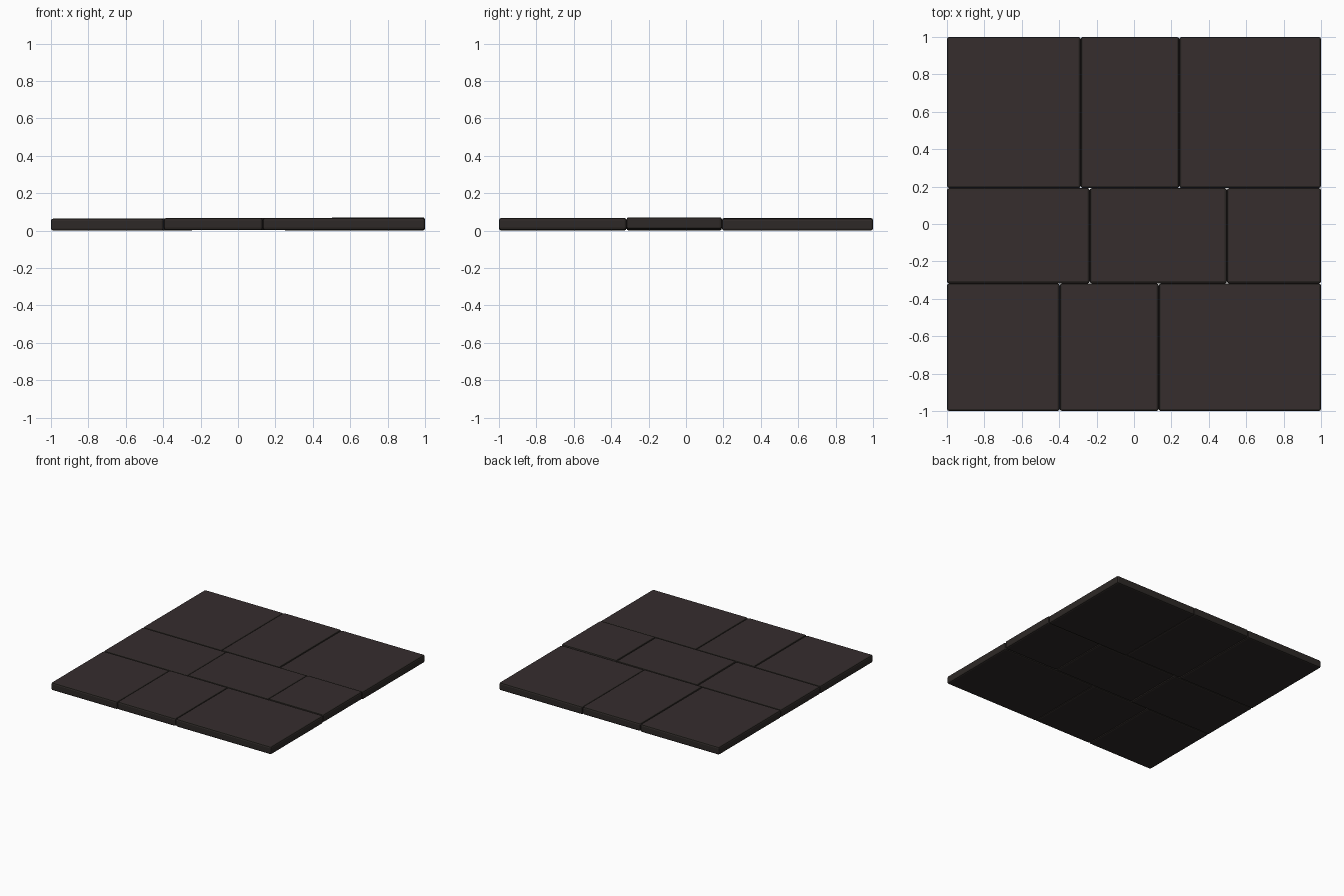
import bpy, bmesh

if "Cube" in bpy.data.objects:
    bpy.data.objects.remove(bpy.data.objects["Cube"])

def material(name, rgb):
    m = bpy.data.materials.new(name)
    m.diffuse_color = (*rgb, 1)
    m.use_nodes = True
    m.node_tree.nodes["Principled BSDF"].inputs["Base Color"].default_value = m.diffuse_color
    return m

top_mat = material("dark_brown_stone", (0.037, 0.026, 0.027))
side_mat = material("dark_edge_stone", (0.027, 0.022, 0.020))

THICK = 0.064
BEVEL = 0.012

def tile(name, x0, x1, y0, y1, z0):
    """Bevelled slab with a brown top and darker sides and underside."""
    bm = bmesh.new()
    bmesh.ops.create_cube(bm, size=1)
    for v in bm.verts:
        v.co.x = x0 if v.co.x < 0 else x1
        v.co.y = y0 if v.co.y < 0 else y1
        v.co.z = z0 if v.co.z < 0 else z0 + THICK
    bmesh.ops.bevel(bm, geom=bm.edges[:], offset=BEVEL, segments=2,
                    profile=0.5, affect='EDGES')
    bm.normal_update()
    for f in bm.faces:
        f.material_index = 0 if f.normal.z > 0.95 else 1
    me = bpy.data.meshes.new(name)
    bm.to_mesh(me)
    bm.free()
    me.materials.append(top_mat)
    me.materials.append(side_mat)
    ob = bpy.data.objects.new(name, me)
    bpy.context.collection.objects.link(ob)

# Rows: name, y range, x seams, small height offset of each slab
rows = [
    ("back", 0.192, 1.0, [-1, -0.285, 0.242, 1], [0.0, 0.003, 0.0]),
    ("middle", -0.318, 0.192, [-1, -0.237, 0.497, 1], [0.0, 0.004, 0.007]),
    ("front", -1.0, -0.318, [-1, -0.397, 0.132, 1], [0.0, 0.003, 0.003]),
]
for row, y0, y1, xs, lifts in rows:
    for i, side in enumerate(("left", "centre", "right")):
        tile(f"{row}_{side}_slab", xs[i], xs[i + 1], y0, y1, lifts[i])
